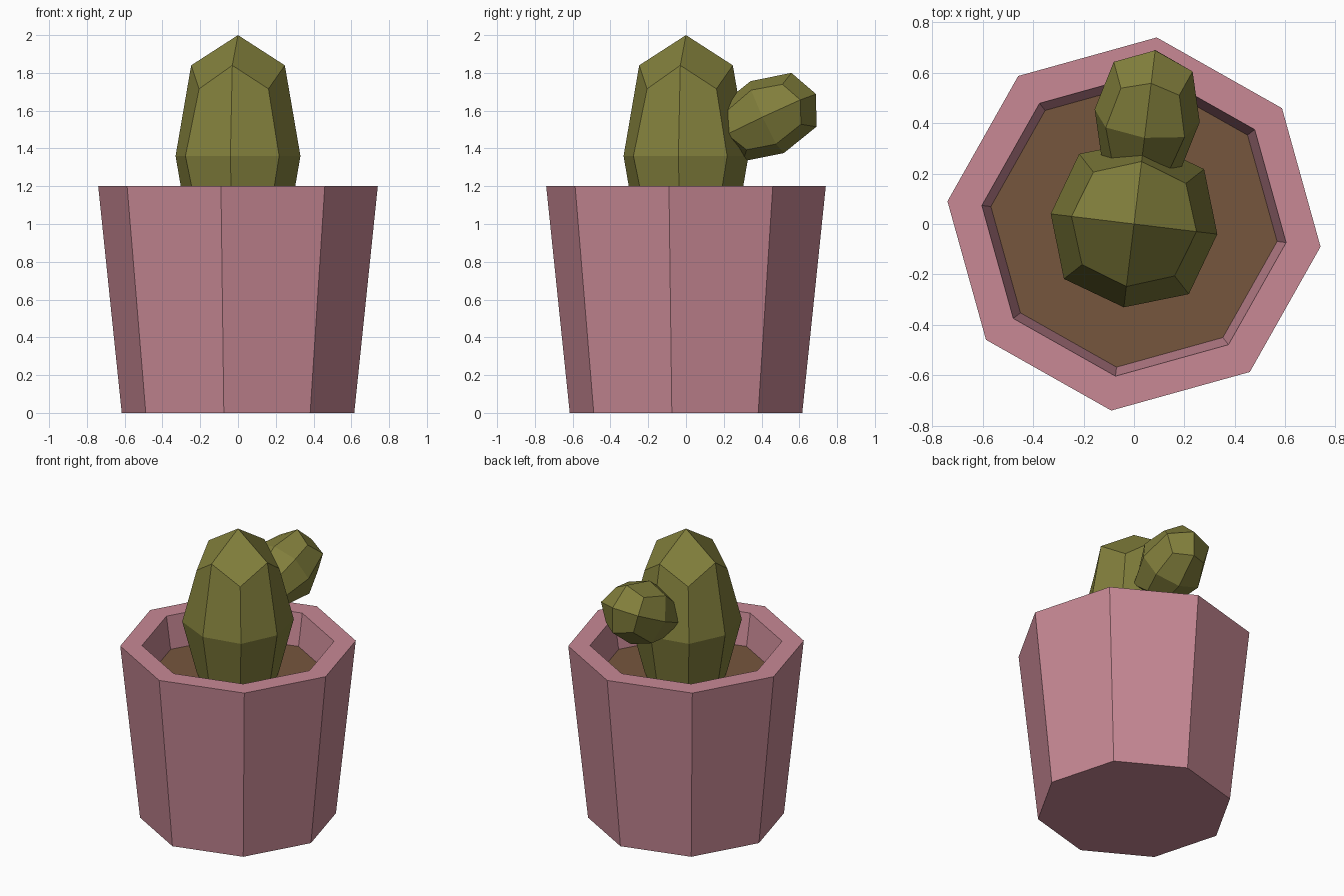
import bpy, bmesh, math
from mathutils import Matrix, Vector

if "Cube" in bpy.data.objects:
    bpy.data.objects.remove(bpy.data.objects["Cube"])

TURN = Matrix.Rotation(math.radians(-6.95), 4, 'Z')   # whole model is slightly turned


def material(name, color):
    m = bpy.data.materials.new(name)
    m.diffuse_color = (*color, 1)
    m.use_nodes = True
    m.node_tree.nodes["Principled BSDF"].inputs["Base Color"].default_value = m.diffuse_color
    return m


pink = material("pink_clay", (0.578, 0.250, 0.301))
brown = material("brown_soil", (0.181, 0.093, 0.047))
green = material("olive_green", (0.223, 0.212, 0.045))


def finish(bm, name, mat):
    bmesh.ops.recalc_face_normals(bm, faces=bm.faces)
    bm.transform(TURN)
    me = bpy.data.meshes.new(name)
    bm.to_mesh(me)
    bm.free()
    me.materials.append(mat)
    ob = bpy.data.objects.new(name, me)
    bpy.context.collection.objects.link(ob)
    return ob


def octagonal(name, profile, mat):
    """Eight-sided turned shape from (radius, z) points, capped at both ends."""
    bm = bmesh.new()
    rings = [[bm.verts.new((r * math.cos(k * math.pi / 4), r * math.sin(k * math.pi / 4), z))
              for k in range(8)] for r, z in profile]
    for a, b in zip(rings, rings[1:]):
        for k in range(8):
            j = (k + 1) % 8
            bm.faces.new((a[k], a[j], b[j], b[k]))
    bm.faces.new(rings[0])
    bm.faces.new(rings[-1])
    return finish(bm, name, mat)


def rounded_cube(name, center, scale, tilt, mat):
    """Cube smoothed once (26 vertices), stretched and tilted about x."""
    bm = bmesh.new()
    bmesh.ops.create_cube(bm, size=2)
    bmesh.ops.subdivide_edges(bm, edges=bm.edges[:], cuts=1, use_grid_fill=True)
    shrink = {1: 1.0, 2: 0.75, 3: 5 / 9}   # face centres, edge middles, corners
    for v in bm.verts:
        v.co *= shrink[sum(abs(c) > 0.5 for c in v.co)]
    bm.transform(Matrix.Translation(Vector(center))
                 @ Matrix.Rotation(math.radians(tilt), 4, 'X')
                 @ Matrix.Diagonal((*scale, 1)))
    return finish(bm, name, mat)


# Pot with thick rim and hollow, then the soil filling it
octagonal("pot", [(0.62, 0), (0.7455, 1.2), (0.608, 1.2), (0.571, 0.97)], pink)
octagonal("soil", [(0.571, 0.972), (0.572, 0.98)], brown)

# Cactus body and its side arm
rounded_cube("cactus_body", (0, 0, 1.36), (0.333, 0.333, 0.64), 0, green)
rounded_cube("cactus_arm", (0, 0.433, 1.566), (0.21, 0.288, 0.21), 25, green)
